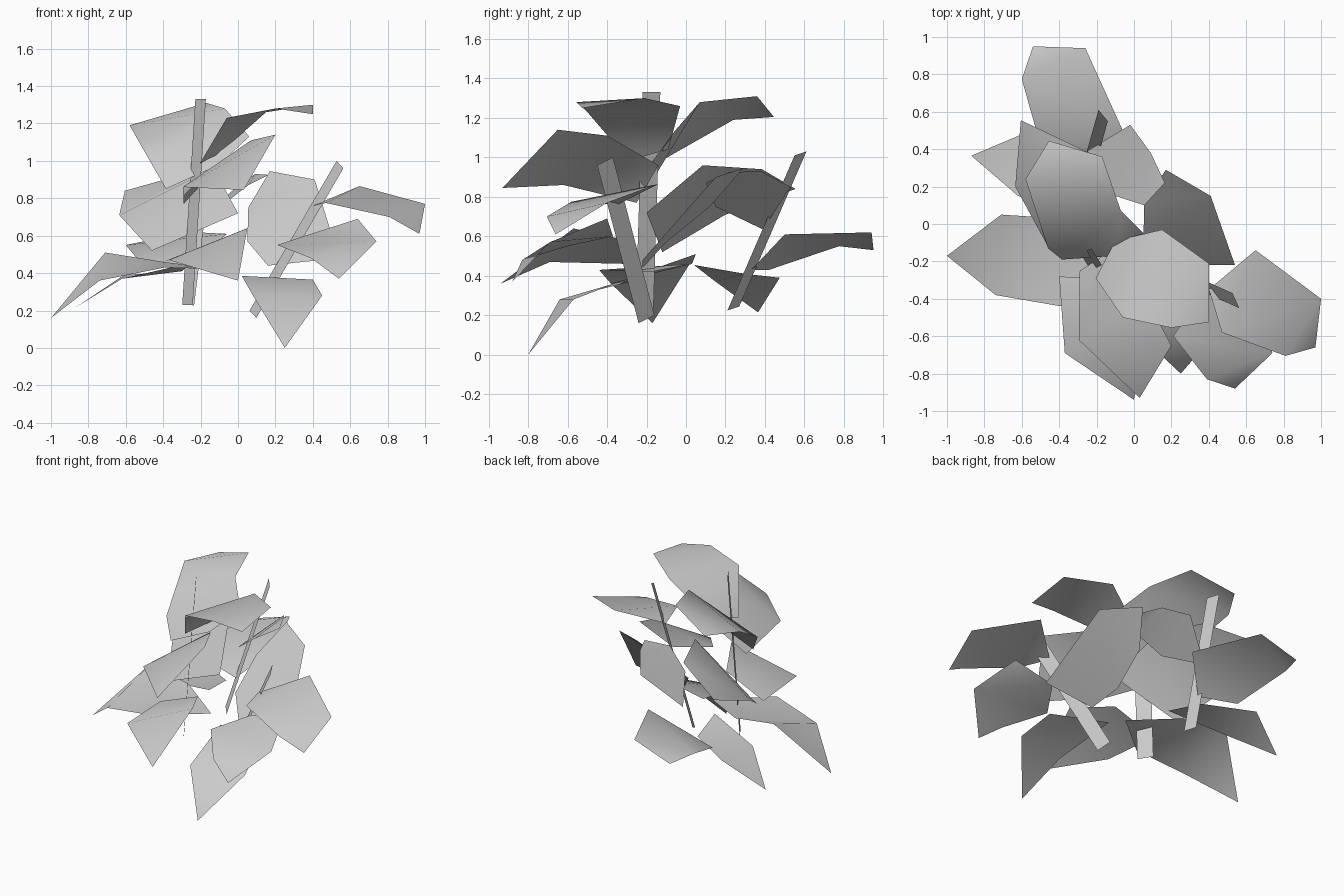
import bpy
import bmesh
from mathutils import Vector

default_cube = bpy.data.objects.get("Cube")
if default_cube:
    bpy.data.objects.remove(default_cube, do_unlink=True)


def make_material(name, level):
    material = bpy.data.materials.new(name)
    material.use_nodes = True
    colour = (level, level, level, 1)
    material.diffuse_color = colour
    shader = material.node_tree.nodes["Principled BSDF"]
    shader.inputs["Base Color"].default_value = colour
    shader.inputs["Roughness"].default_value = 0.8
    return material


plant_grey = make_material("plant grey", 0.6)


def add_object(name, mesh_builder):
    """Turn a finished bmesh into a named object in the scene."""
    mesh = bpy.data.meshes.new(name)
    mesh_builder.to_mesh(mesh)
    mesh_builder.free()
    mesh.materials.append(plant_grey)
    thing = bpy.data.objects.new(name, mesh)
    bpy.context.scene.collection.objects.link(thing)
    return thing


def add_leaf(name, fold, *outline):
    """A flat leaf blade folded once between two corners of its outline."""
    builder = bmesh.new()
    corners = [builder.verts.new(point) for point in outline]
    blade = builder.faces.new(corners)
    start, end = (corners[index] for index in fold)
    bmesh.utils.face_split(blade, start, end)
    bmesh.ops.triangulate(builder, faces=builder.faces[:], ngon_method='BEAUTY')

    # Upper side of the blade faces the sky
    builder.normal_update()
    if sum(face.normal.z * face.calc_area() for face in builder.faces) < 0:
        bmesh.ops.reverse_faces(builder, faces=builder.faces[:])
    for face in builder.faces:
        face.smooth = True
    return add_object(name, builder)


def add_stem(name, bottom, top, half_width):
    """A thin straight ribbon between two points."""
    builder = bmesh.new()
    low, high, side = Vector(bottom), Vector(top), Vector(half_width)
    ribbon = [low - side, low + side, high + side, high - side]
    builder.faces.new([builder.verts.new(point) for point in ribbon])
    return add_object(name, builder)


# Stems: three leaning ribbons
add_stem("centre_stem", (-.27, -.21, .23), (-.2, -.175, 1.33), (.028, -.045, 0))
add_stem("left_stem", (.08, -.2, .18), (.545, -.41, .98), (.018, -.04, -.02))
add_stem("back_stem", (-.26, .24, .235), (-.165, .58, 1.02), (.025, -.03, -.01))

# Crown leaves
add_leaf("top_front_leaf", (0, 4),
         (.15, -.03, 1.26), (.4, -.21, 1.3), (.4, -.525, 1.25), (.2, -.555, 1.28),
         (-.06, -.5, 1.23), (-.205, -.29, .985), (-.1, -.09, 1.04))
add_leaf("top_back_leaf", (2, 7),
         (-.455, .445, 1.205), (-.17, .36, 1.31), (-.07, .07, 1.28), (.06, -.06, 1.13),
         (-.1, -.17, .98), (-.385, -.19, .85), (-.46, -.13, .98), (-.58, .24, 1.19))
add_leaf("upper_front_leaf", (1, 4),
         (-.29, -.25, .77), (-.295, -.62, .86), (.03, -.93, .845),
         (.2, -.65, 1.14), (.07, -.4, 1.11), (-.12, -.14, .96))

# Middle ring of leaves
add_leaf("back_right_leaf", (1, 4),
         (-.46, -.12, .52), (-.635, .2, .71), (-.605, .555, .84),
         (-.25, .385, .94), (-.13, .085, .96), (0, -.2, .72))
add_leaf("back_centre_leaf", (1, 4),
         (-.25, .39, .635), (-.02, .53, .85), (.09, .38, .93),
         (.165, .22, .925), (.055, .1, .87), (-.1, .15, .75))
add_leaf("back_left_leaf", (1, 5),
         (.17, .29, .945), (.41, .15, .9), (.54, -.22, .48),
         (.16, -.22, .44), (.05, -.1, .57), (.055, .12, .75))
add_leaf("outer_left_leaf", (1, 4),
         (.65, -.14, .865), (1, -.4, .77), (.97, -.66, .61),
         (.81, -.705, .7), (.47, -.58, .775), (.4, -.35, .76))
add_leaf("front_left_leaf", (1, 4),
         (.54, -.88, .37), (.74, -.69, .57), (.64, -.4, .69),
         (.36, -.37, .6), (.21, -.6, .55), (.39, -.83, .48))

# Lower ring of drooping leaves
add_leaf("lower_back_leaf", (0, 3),
         (-.6, .775, .55), (-.54, .95, .53), (-.26, .94, .62),
         (-.06, .5, .61), (-.25, .33, .43), (-.5, .42, .43))
add_leaf("lower_back_right_leaf", (1, 4),
         (-.87, .365, .215), (-.61, .475, .39), (-.3, .3, .41),
         (-.25, .04, .455), (-.62, .15, .37))
add_leaf("lower_right_leaf", (1, 5),
         (-1, -.17, .16), (-.71, .05, .51), (-.4, .03, .46),
         (-.08, -.18, .42), (-.39, -.44, .43), (-.74, -.38, .36))
add_leaf("lower_front_right_leaf", (1, 3),
         (-.4, -.28, .46), (-.37, -.69, .47), (0, -.94, .36),
         (.05, -.57, .64), (-.1, -.3, .58))
add_leaf("lowest_front_leaf", (1, 4),
         (.25, -.8, 0), (.45, -.57, .28), (.4, -.35, .365),
         (.02, -.22, .385), (.08, -.64, .28))
